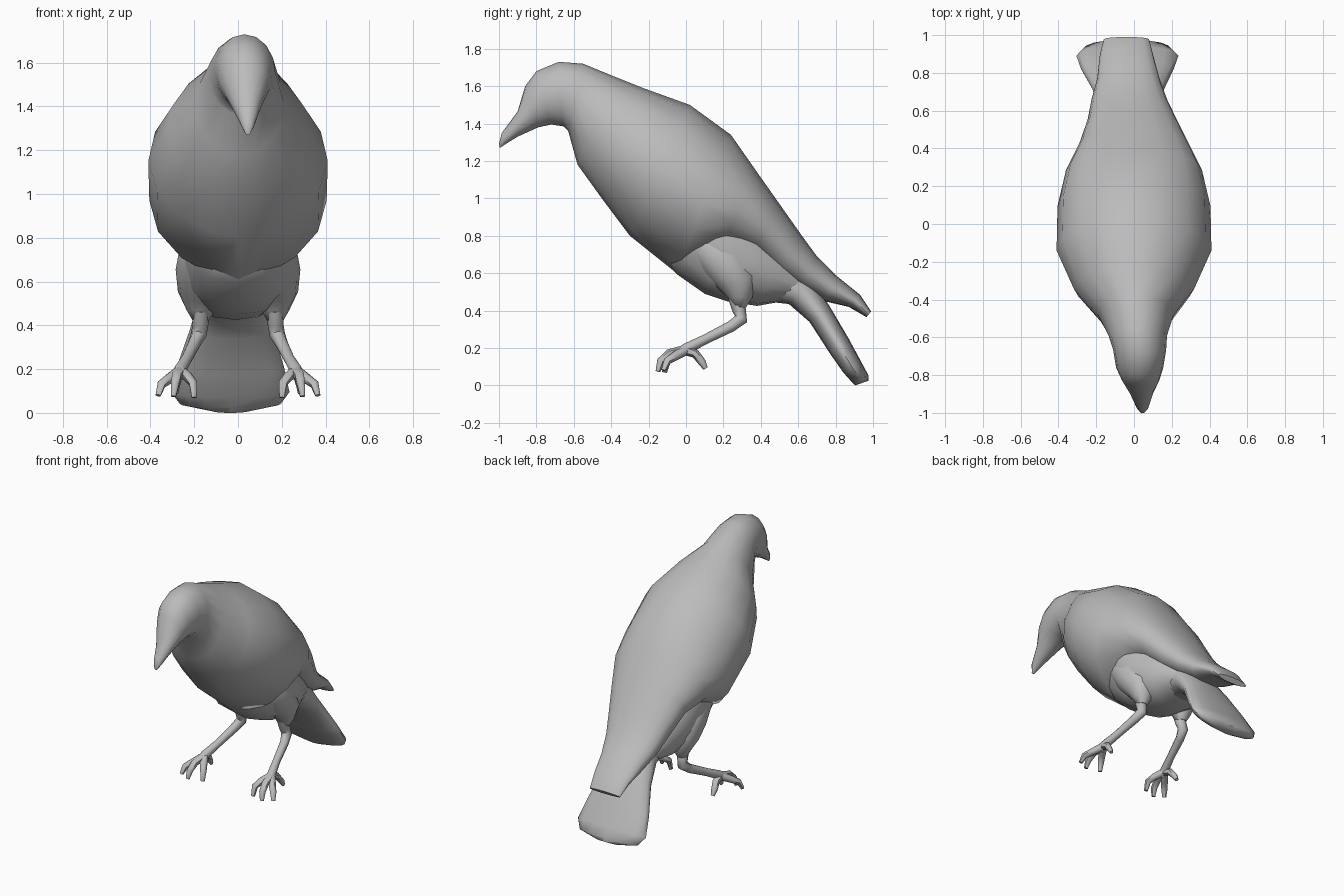
import bpy, bmesh
from math import cos, sin, pi, radians
from mathutils import Vector

cube = bpy.data.objects.get("Cube")
if cube:
    bpy.data.objects.remove(cube)

grey = bpy.data.materials.new("plain grey")
grey.use_nodes = True
COLOUR = (0.5, 0.5, 0.5, 1)
grey.diffuse_color = COLOUR
grey.node_tree.nodes["Principled BSDF"].inputs["Base Color"].default_value = COLOUR


def loft(name, rings):
    """Skin a list of equal rings of points and close both ends."""
    bm = bmesh.new()
    loops = [[bm.verts.new(p) for p in ring] for ring in rings]
    n = len(loops[0])
    for a, b in zip(loops, loops[1:]):
        for i in range(n):
            j = (i + 1) % n
            bm.faces.new((a[i], a[j], b[j], b[i]))
    bm.faces.new(loops[0])
    bm.faces.new(loops[-1])
    bmesh.ops.recalc_face_normals(bm, faces=bm.faces)
    mesh = bpy.data.meshes.new(name)
    bm.to_mesh(mesh)
    bm.free()
    mesh.materials.append(grey)
    obj = bpy.data.objects.new(name, mesh)
    bpy.context.collection.objects.link(obj)
    bpy.ops.object.select_all(action='DESELECT')
    obj.select_set(True)
    bpy.context.view_layer.objects.active = obj
    bpy.ops.object.shade_smooth_by_angle(angle=radians(60))
    return obj


def section(station, upper=1.0, lower=1.0, sides=16):
    """Oval between two outline points; the powers fill or pinch each half."""
    ty, tz, by, bz, half, cx = station
    top, low = Vector((cx, ty, tz)), Vector((cx, by, bz))
    mid, up = (top + low) / 2, (top - low) / 2
    ring = []
    for i in range(sides):
        t = 2 * pi * i / sides
        s, c = sin(t), cos(t)
        s = abs(s) ** (upper if c > 0 else lower) * (1 if s > 0 else -1)
        ring.append(mid + up * c + Vector((half * s, 0, 0)))
    return ring


def tube(name, points, radii, sides=8):
    """Tapered round limb along a path."""
    pts = [Vector(p) for p in points]
    rings = []
    for i, p in enumerate(pts):
        d = (pts[min(i + 1, len(pts) - 1)] - pts[max(i - 1, 0)]).normalized()
        u = d.cross(Vector((1, 0, 0))).normalized()
        v = d.cross(u)
        rings.append([p + (u * cos(2 * pi * k / sides) + v * sin(2 * pi * k / sides)) * radii[i]
                      for k in range(sides)])
    return loft(name, rings)


# Beak, head and breast: top y, z, bottom y, z, half width, centre x
front = [
    (-1.0, 1.29, -.995, 1.27, .012, .045),
    (-.985, 1.35, -.965, 1.29, .03, .045),
    (-.9, 1.465, -.9, 1.33, .06, .04),
    (-.86, 1.6, -.79, 1.38, .1, .035),
    (-.8, 1.68, -.72, 1.395, .125, .03),
    (-.68, 1.73, -.655, 1.385, .14, .03),
    (-.55, 1.72, -.63, 1.36, .155, .02),
    (-.38, 1.65, -.58, 1.18, .2, .01),
    (-.23, 1.59, -.45, 1.0, .32, 0),
]
# Back, pinched underneath where the belly joins
back = [
    (.02, 1.5, -.3, .8, .41, 0),
    (.24, 1.34, -.05, .6, .405, 0),
]
# Folded wings
wings = [
    (.38, 1.14, .19, .74, .36, 0),
    (.5, .97, .35, .71, .29, 0),
    (.62, .8, .49, .59, .235, -.01),
    (.7, .69, .62, .51, .2, -.025),
    (.8, .59, .74, .45, .165, -.03),
    (.93, .485, .87, .42, .14, -.04),
    (.99, .395, .965, .365, .12, -.04),
]
loft("body_and_wings", [section(s) for s in front]
     + [section(s, 1, 1.3) for s in back]
     + [section(s, .9, .9) for s in wings])

# Belly tucked under the wings
belly = [
    (0, 1.2, -.13, .69, .2, 0),
    (.15, 1.2, -.05, .595, .27, 0),
    (.3, 1.0, .1, .49, .275, 0),
    (.42, .85, .22, .45, .26, 0),
    (.54, .74, .38, .425, .215, -.01),
    (.62, .64, .52, .45, .17, -.02),
    (.68, .54, .64, .46, .12, -.02),
]
loft("belly", [section(s, .8, .8) for s in belly])

# Tail fan
tail = [
    (.55, .7, .42, .45, .15, -.01),
    (.67, .57, .55, .435, .165, -.02),
    (.77, .42, .66, .34, .19, -.03),
    (.87, .25, .77, .17, .245, -.035),
    (.94, .12, .84, .07, .27, -.035),
    (.975, .055, .88, .025, .23, -.035),
    (.975, .025, .905, 0, .09, -.035),
]
loft("tail", [section(s, .8, .8) for s in tail])

for side, label in ((1, "left"), (-1, "right")):
    def at(points):
        return [(side * x, y, z) for x, y, z in points]

    # Feathered thigh
    tube(label + "_thigh",
         at([(.15, .02, .86), (.155, .1, .76), (.16, .21, .65), (.17, .28, .55),
             (.17, .29, .47), (.17, .285, .42)]),
         [.05, .11, .125, .105, .065, .036], 12)
    # Bent leg
    tube(label + "_leg",
         at([(.17, .265, .47), (.172, .285, .4), (.18, .295, .355), (.2, .24, .315),
             (.235, .1, .245), (.265, .0, .195), (.27, -.03, .175)]),
         [.04, .036, .036, .03, .026, .03, .028])
    # Three front toes and one hind toe
    toes = {
        "outer": [(.265, 0, .19), (.315, -.06, .155), (.35, -.1, .13), (.365, -.12, .08)],
        "middle": [(.265, 0, .19), (.28, -.09, .17), (.288, -.135, .13), (.295, -.15, .075)],
        "inner": [(.265, 0, .19), (.23, -.06, .165), (.205, -.1, .135), (.2, -.115, .07)],
        "hind": [(.265, -.01, .19), (.275, .05, .17), (.285, .085, .125), (.285, .105, .09)],
    }
    for toe, path in toes.items():
        tube(label + "_" + toe + "_toe", at(path), [.028, .024, .021, .013], 6)
